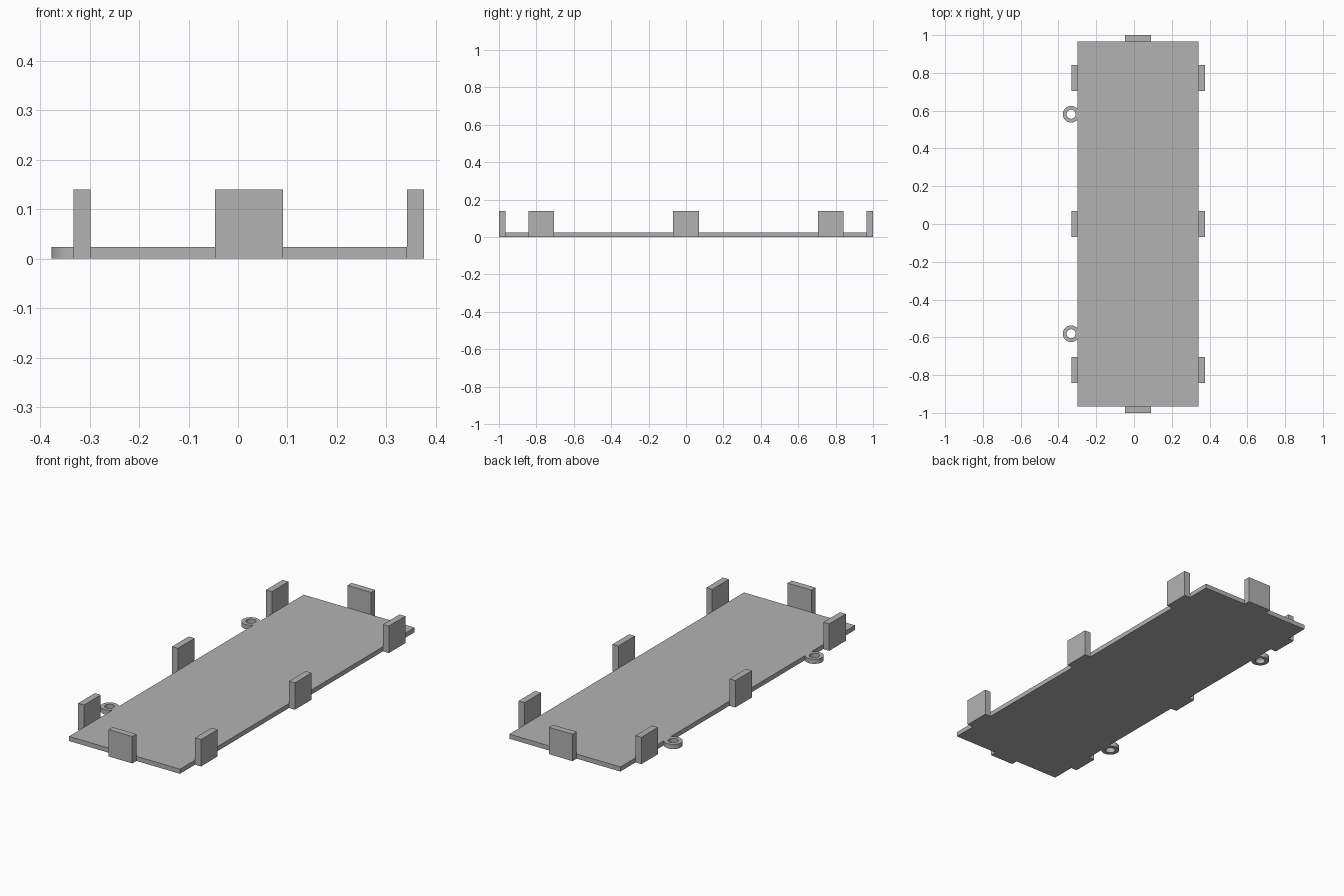
import bpy
import bmesh
import math
from mathutils import Matrix, Vector

cube = bpy.data.objects.get("Cube")
if cube:
    bpy.data.objects.remove(cube, do_unlink=True)

grey = bpy.data.materials.new("plain grey")
grey.use_nodes = True
colour = (0.45, 0.45, 0.45, 1)
grey.diffuse_color = colour
grey.node_tree.nodes["Principled BSDF"].inputs["Base Color"].default_value = colour

X0, X1 = -0.298, 0.342    # plate sides
Y = 0.966                 # plate half length
BASE_H, TAB_H = 0.024, 0.14
TAB_T, TAB_W = 0.034, 0.137
MID_X = (X0 + X1) / 2


def finish(name, bm):
    mesh = bpy.data.meshes.new(name)
    bm.to_mesh(mesh)
    bm.free()
    mesh.materials.append(grey)
    obj = bpy.data.objects.new(name, mesh)
    bpy.context.collection.objects.link(obj)
    return obj


def box(name, x, y, size):
    """Box standing on the ground, centred on x, y."""
    bm = bmesh.new()
    place = Matrix.Translation((x, y, size[2] / 2)) @ Matrix.Diagonal(Vector((*size, 1)))
    bmesh.ops.create_cube(bm, size=1, matrix=place)
    return finish(name, bm)


def ring(name, x, y, outer, inner, height, sides=48):
    """Flat eyelet: a rectangular section swept around its axis."""
    bm = bmesh.new()
    section = [bm.verts.new((x + r, y, z)) for r, z in
               ((inner, 0), (outer, 0), (outer, height), (inner, height))]
    edges = [bm.edges.new((section[i], section[(i + 1) % 4])) for i in range(4)]
    bmesh.ops.spin(bm, geom=section + edges, cent=(x, y, 0), axis=(0, 0, 1),
                   angle=math.tau, steps=sides, use_merge=True)
    bmesh.ops.remove_doubles(bm, verts=bm.verts[:], dist=0.0001)
    bmesh.ops.recalc_face_normals(bm, faces=bm.faces[:])
    obj = finish(name, bm)
    bpy.ops.object.select_all(action="DESELECT")
    obj.select_set(True)
    bpy.context.view_layer.objects.active = obj
    bpy.ops.object.shade_smooth_by_angle(angle=math.radians(30))


# Base plate
box("base_plate", MID_X, 0, (X1 - X0, 2 * Y, BASE_H))

# Upright tabs along both long sides
for side, x in (("right", X0 - TAB_T / 2), ("left", X1 + TAB_T / 2)):
    for spot, y in (("front", -0.773), ("middle", 0), ("back", 0.773)):
        box(f"{side}_{spot}_tab", x, y, (TAB_T, TAB_W, TAB_H))

# Upright tabs at both ends, and eyelets on the right side
for end, s in (("front", -1), ("back", 1)):
    box(f"{end}_end_tab", MID_X, s * (Y + TAB_T / 2), (TAB_W, TAB_T, TAB_H))
    ring(f"{end}_eyelet", -0.333, s * 0.581, 0.044, 0.024, BASE_H)
